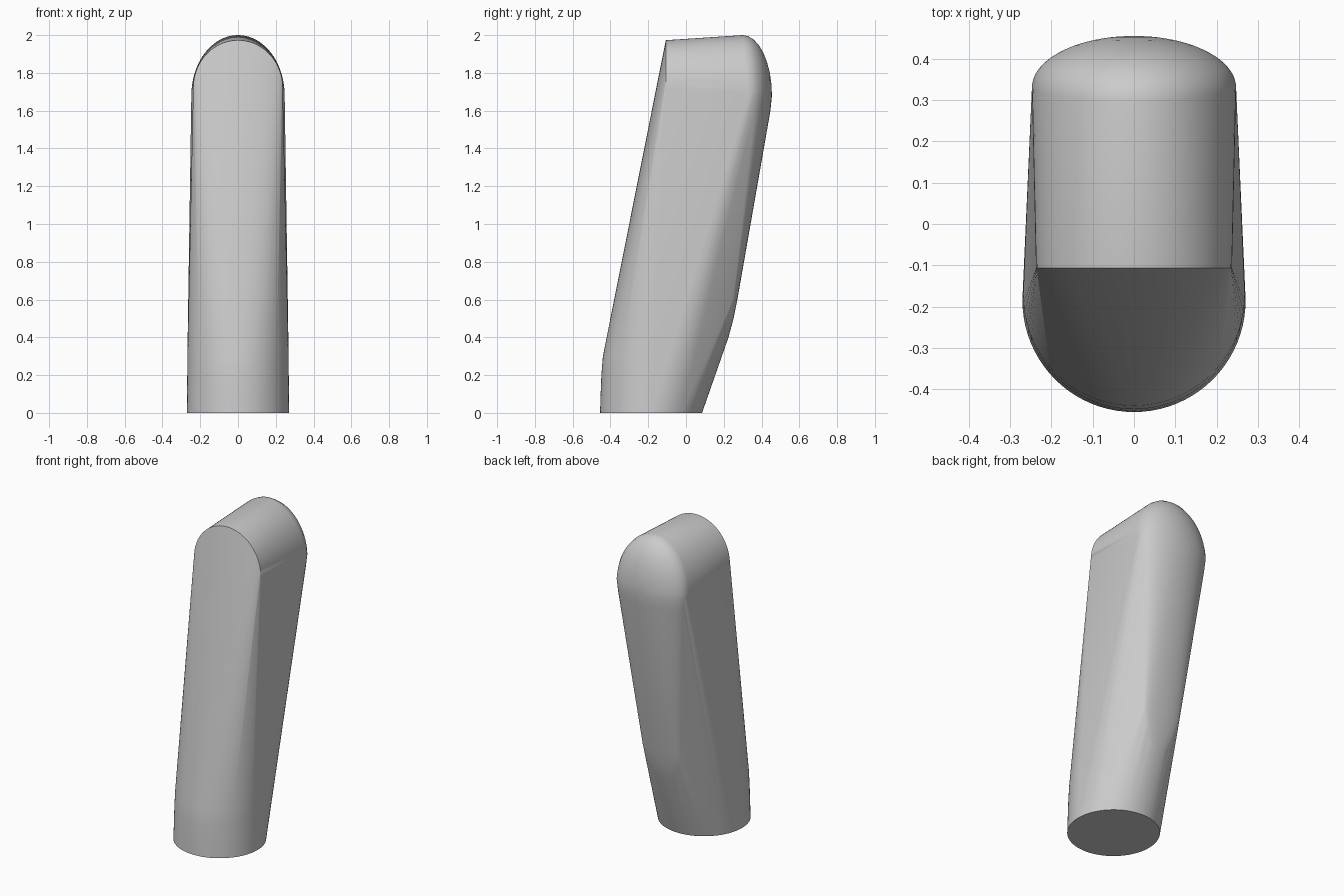
import bpy, bmesh
from math import sin, cos, pi, radians

cube = bpy.data.objects.get("Cube")
if cube:
    bpy.data.objects.remove(cube)

SEG = 40
HALF_TURN = [pi * i / SEG - pi / 2 for i in range(SEG + 1)]


def level_arc(z, y, half_width, depth):
    """Half ellipse in a horizontal plane; negative depth bows to the front."""
    return [(half_width * sin(a), y + depth * cos(a), z) for a in HALF_TURN]


def upright_arch(y_foot, y_crown, half_width, z_foot, height):
    """Half ellipse standing up, leaning from y_foot to y_crown."""
    return [(half_width * sin(a), y_foot + (y_crown - y_foot) * cos(a),
             z_foot + height * cos(a)) for a in HALF_TURN]


points = []
# Round foot, with the front bowing slightly before it leans back
points += level_arc(0, -0.185, 0.27, -0.27) + level_arc(0, -0.185, 0.27, 0.27)
for z, y in ((0.1, -0.182), (0.2, -0.178), (0.3, -0.17)):
    points += level_arc(z, y, 0.268, -0.27)

# Front and back arches of the top
points += upright_arch(-0.107, -0.107, 0.237, 1.72, 0.253)
points += upright_arch(0.33, 0.30, 0.247, 1.68, 0.32)

# Domed back of the head
for i in range(1, 9):
    t = i / 8 * pi / 2
    points += upright_arch(0.33 + 0.125 * sin(t), 0.30 + 0.155 * sin(t),
                           0.247 * cos(t), 1.68, 0.32 * cos(t))

# Rounded back strip, narrowing down to its lower end
for z, y, w, d in ((1.68, 0.33, 0.247, 0.125), (1.6, 0.325, 0.24, 0.122),
                   (0.6, 0.245, 0.135, 0.027), (0.5, 0.23, 0.11, 0.022),
                   (0.4, 0.205, 0.08, 0.02)):
    points += level_arc(z, y, w, d)

# Skin the sections into one convex body
bm = bmesh.new()
for p in points:
    bm.verts.new(p)
bmesh.ops.remove_doubles(bm, verts=bm.verts, dist=0.0005)
bmesh.ops.convex_hull(bm, input=bm.verts)
bmesh.ops.delete(bm, geom=[v for v in bm.verts if not v.link_faces], context="VERTS")
bmesh.ops.dissolve_limit(bm, angle_limit=radians(0.2), verts=bm.verts, edges=bm.edges)
bmesh.ops.recalc_face_normals(bm, faces=bm.faces)
mesh = bpy.data.meshes.new("lever_handle")
bm.to_mesh(mesh)
bm.free()

handle = bpy.data.objects.new("lever_handle", mesh)
bpy.context.collection.objects.link(handle)

# Plain grey finish
grey = bpy.data.materials.new("light_grey")
grey.use_nodes = True
colour = (0.6, 0.6, 0.6, 1)
grey.diffuse_color = colour
grey.node_tree.nodes["Principled BSDF"].inputs["Base Color"].default_value = colour
mesh.materials.append(grey)

bpy.ops.object.select_all(action="DESELECT")
handle.select_set(True)
bpy.context.view_layer.objects.active = handle
bpy.ops.object.shade_smooth_by_angle(angle=radians(30))
